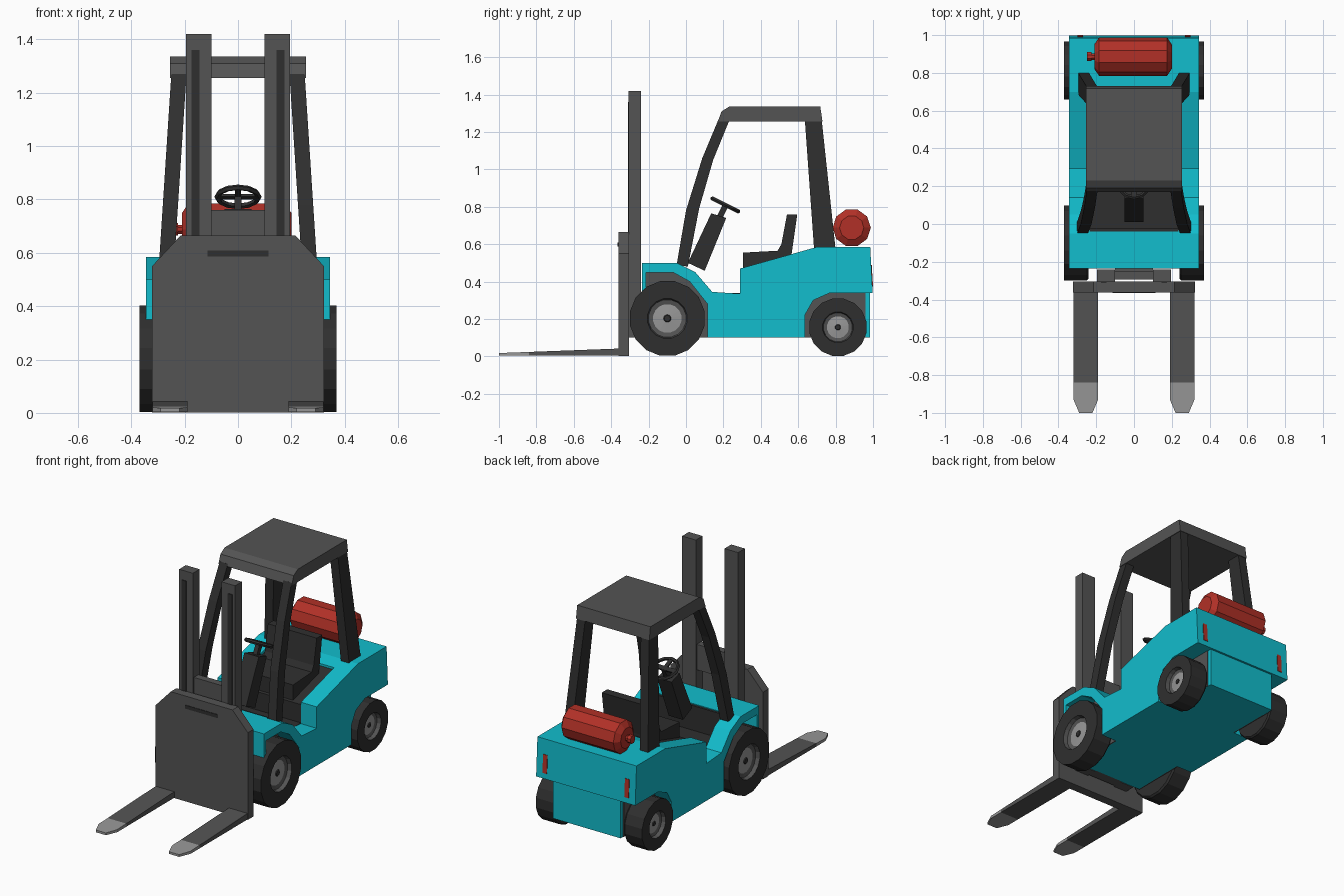
import bpy, bmesh, math
from mathutils import Matrix

if "Cube" in bpy.data.objects:
    bpy.data.objects.remove(bpy.data.objects["Cube"])


def material(name, r, g, b):
    m = bpy.data.materials.new(name)
    m.diffuse_color = (r, g, b, 1)
    m.use_nodes = True
    m.node_tree.nodes["Principled BSDF"].inputs["Base Color"].default_value = m.diffuse_color
    return m


TEAL = material("teal paint", .006, .51, .61)
GREY = material("dark grey metal", .088, .088, .088)
BLACK = material("black", .028, .028, .028)
RED = material("red", .44, .03, .02)
LIGHT = material("light grey metal", .31, .31, .31)


def finish(name, bm, mats):
    bmesh.ops.recalc_face_normals(bm, faces=bm.faces)
    me = bpy.data.meshes.new(name)
    bm.to_mesh(me)
    bm.free()
    for m in mats:
        me.materials.append(m)
    ob = bpy.data.objects.new(name, me)
    bpy.context.collection.objects.link(ob)
    return ob


def prism(name, pts, a, b, mat, axis="x", warp=None):
    """Extrude a closed 2D outline from a to b along an axis."""
    place = {"x": lambda u, v, t: (t, u, v),
             "y": lambda u, v, t: (u, t, v),
             "z": lambda u, v, t: (u, v, t)}[axis]
    bm = bmesh.new()
    lo, hi = ([bm.verts.new(place(u, v, t)) for u, v in pts] for t in (a, b))
    bm.faces.new(lo)
    bm.faces.new(hi)
    for i in range(len(pts)):
        j = (i + 1) % len(pts)
        bm.faces.new((lo[i], lo[j], hi[j], hi[i]))
    if warp:
        for v in bm.verts:
            warp(v.co)
    return finish(name, bm, [mat])


def box(name, x0, x1, y0, y1, z0, z1, mat):
    return prism(name, [(y0, z0), (y1, z0), (y1, z1), (y0, z1)], x0, x1, mat)


def lathe(name, prof, n, y, z, mats, ids):
    """Spin (x, radius) points about an axis along x; ids colour each band."""
    bm = bmesh.new()
    rings = [[bm.verts.new((x, y + r * math.sin(math.tau * (k + .5) / n),
                            z - r * math.cos(math.tau * (k + .5) / n)))
              for k in range(n)] for x, r in prof]
    for i in range(len(prof) - 1):
        for k in range(n):
            m = (k + 1) % n
            f = bm.faces.new((rings[i][k], rings[i][m], rings[i + 1][m], rings[i + 1][k]))
            f.material_index = ids[i]
    bm.faces.new(rings[0]).material_index = ids[0]
    bm.faces.new(rings[-1]).material_index = ids[-1]
    return finish(name, bm, mats)


# Central body with a notch for the cab
prism("body_core", [(-.235, .1), (-.235, .5), (-.04, .5), (-.04, .33), (.62, .33),
                    (.62, .562), (.7, .585), (.985, .585), (.998, .34), (.985, .34),
                    (.985, .1)], -.235, .235, TEAL)
# Dark cab lining, seat base and seat
prism("cab_lining", [(-.04, .33), (-.04, .495), (-.025, .495), (-.025, .34), (.29, .34),
                     (.29, .455), (.62, .548), (.62, .33)], -.235, .235, BLACK)
prism("seat", [(.305, .34), (.305, .555), (.49, .565), (.51, .6), (.54, .76), (.595, .76),
               (.565, .55), (.56, .34)], -.17, .17, BLACK)

side = [(-.235, .3), (-.235, .5), (-.05, .5), (.05, .45), (.14, .345), (.29, .335),
        (.29, .47), (.7, .585), (.985, .585), (.998, .34), (.77, .34), (.68, .3),
        (.635, .22), (.635, .1), (.115, .1), (.115, .28), (.02, .4), (-.07, .45),
        (-.215, .45), (-.215, .3)]
front_well = [(-.235, .1), (-.215, .45), (-.07, .45), (.02, .4), (.115, .28), (.115, .1)]
rear_well = [(.635, .1), (.635, .22), (.68, .3), (.77, .34), (.96, .34), (.96, .1)]
front_post = [(-.05, .49), (0, .78), (.087, 1.06), (.175, 1.27), (.235, 1.27),
              (.145, 1.05), (.07, .79), (.01, .48)]
rear_post = [(.685, .57), (.635, 1.27), (.725, 1.27), (.8, .57)]

for s, tag in ((1, "right"), (-1, "left")):
    # Body sides with arches, and grey wheel well liners
    prism(tag + "_body_side", side, s * .235, s * .345, TEAL)
    prism(tag + "_front_well_liner", front_well, s * .232, s * .239, GREY)
    prism(tag + "_rear_well_liner", rear_well, s * .232, s * .239, GREY)

    # Tail light
    prism(tag + "_tail_light", [(.988, .49), (.993, .49), (1, .375), (.995, .375)],
          s * .27, s * .3, RED)

    # Cab posts leaning inward
    def lean(co, s=s):
        co.x -= s * (co.z - .5) * .065
    prism(tag + "_front_post", front_post, s * .243, s * .3, BLACK, warp=lean)
    prism(tag + "_rear_post", rear_post, s * .243, s * .3, BLACK, warp=lean)

    # Wheels: tyre, rim, hub face and centre cap
    for part, y, r, n in (("front", -.1, .203, 16), ("rear", .812, .156, 16)):
        lathe(f"{tag}_{part}_wheel",
              [(s * .24, r * .95), (s * .25, r), (s * .37, r), (s * .37, r * .53),
               (s * .345, r * .5), (s * .34, r * .38), (s * .345, r * .1), (s * .35, r * .08)],
              n, y, r, [BLACK, GREY, LIGHT], [0, 0, 0, 1, 1, 2, 0])

    # Mast rail with dark channel
    box(tag + "_mast_rail", s * .1, s * .195, -.307, -.24, .1, 1.42, GREY)
    box(tag + "_mast_channel", s * .145, s * .175, -.311, -.305, .6, 1.36, BLACK)

    # Fork with a worn light tip
    def taper(co):
        if co.z > .02:
            co.z = .018 + .024 * (co.y + 1) / .64
    prism(tag + "_fork", [(s * .19, -.84), (s * .32, -.84), (s * .32, -.33), (s * .19, -.33)],
          .004, .04, GREY, "z", taper)
    prism(tag + "_fork_tip", [(s * .19, -.84), (s * .19, -.93), (s * .22, -1), (s * .29, -1),
                              (s * .32, -.93), (s * .32, -.84)], .004, .04, LIGHT, "z", taper)

# Carriage plate, slot and mast cross bars
prism("carriage_plate", [(-.322, .002), (.322, .002), (.322, .55), (.215, .665),
                         (-.215, .665), (-.322, .55)], -.362, -.305, GREY, "y")
box("carriage_slot", -.115, .115, -.365, -.36, .587, .609, BLACK)
box("upper_cross_bar", -.1, .1, -.295, -.25, .6, .76, GREY)
box("lower_cross_bar", -.1, .1, -.295, -.23, .1, .3, GREY)

# Roof
prism("roof", [(.17, 1.255), (.19, 1.31), (.23, 1.335), (.718, 1.335), (.73, 1.255)],
      -.255, .255, GREY)

# Steering column, shaft and wheel
prism("steering_column", [(.01, .5), (.1, .458), (.215, .74), (.135, .765)], -.05, .05, BLACK)
prism("steering_shaft", [(.16, .74), (.19, .73), (.228, .805), (.2, .818)], -.014, .014, BLACK)
tilt = Matrix.Translation((0, .21, .81)) @ Matrix.Rotation(math.radians(-26.6), 4, "X")
bpy.ops.mesh.primitive_torus_add(major_radius=.078, minor_radius=.011,
                                 major_segments=12, minor_segments=5)
ring = bpy.context.object
ring.name = "steering_wheel"
ring.data.materials.append(BLACK)
ring.matrix_world = tilt
box("steering_spoke", -.075, .075, -.014, .014, -.005, .005, BLACK).matrix_world = tilt
box("steering_stem", -.012, .012, -.075, 0, -.005, .005, BLACK).matrix_world = tilt

# Gas tank lying across the rear deck, with valve
lathe("gas_tank", [(-.21, .065), (-.185, .102), (.175, .102), (.2, .065)],
      10, .886, .688, [RED], [0, 0, 0])
lathe("tank_valve", [(-.25, .026), (-.225, .026), (-.225, .018), (-.2, .018)],
      8, .886, .688, [RED], [0, 0, 0])
